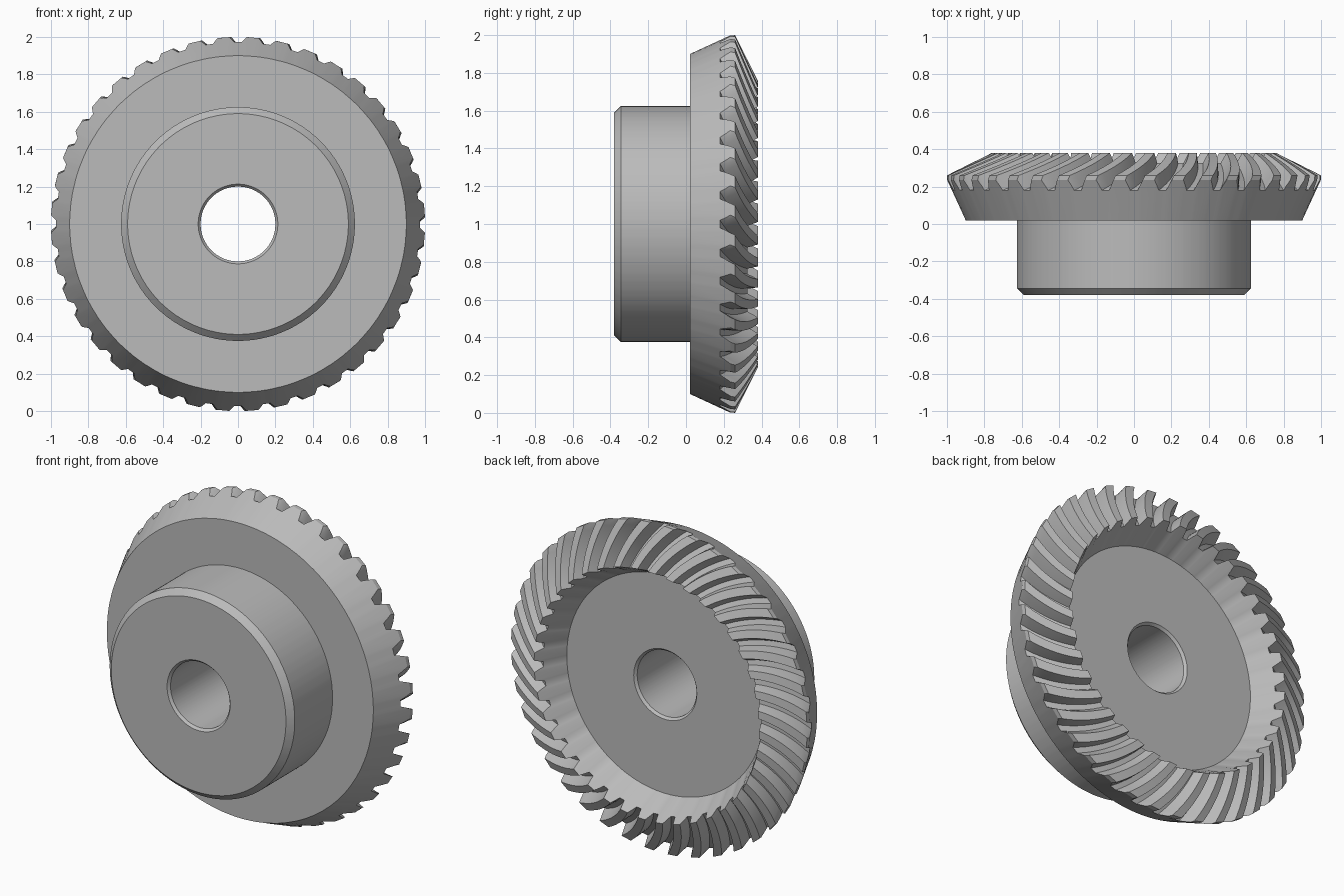
import bpy
import bmesh
from math import sin, cos, pi, radians

cube = bpy.data.objects.get("Cube")
if cube:
    bpy.data.objects.remove(cube, do_unlink=True)

TEETH = 40
PITCH = 2 * pi / TEETH
TWIST = 0.19      # spiral angle from outer to inner tooth end
STATIONS = 10     # steps along each tooth

# One tooth: (offset from its centre in pitches, height from root to tip)
half = [(-0.37, 0), (-0.29, 0.5), (-0.2, 1)]
tooth = half + [(-o, h) for o, h in reversed(half)]
around = [((k + 0.5 + o) * PITCH, h) for k in range(TEETH) for o, h in tooth]


def lerp(a, b, t):
    return tuple(p + (q - p) * t for p, q in zip(a, b))


def spiral(t):
    return TWIST * (1.2 * t - 0.2 * t * t)


bm = bmesh.new()
rings = []


def add_ring(root, tip, turn):
    """Ring around the axle; root and tip are (radius, y)."""
    ring = []
    for a, h in around:
        r, y = lerp(root, tip, h)
        ring.append(bm.verts.new((r * sin(a + turn), y, 1 + r * cos(a + turn))))
    rings.append(ring)


# Bore, hub with chamfers, and front of the disc
for p in [(0.2, 0.185), (0.2, -0.365), (0.213, -0.38), (0.59, -0.38),
          (0.625, -0.345), (0.625, 0.02), (0.9, 0.02)]:
    add_ring(p, p, 0)

# Spiral teeth, from the outer end to the inner end
root_out, root_in = (0.973, 0.18), (0.735, 0.325)
tip_out, tip_in = (1.0, 0.26), (0.76, 0.38)
add_ring(root_out, (1.0, 0.235), 0)
for i in range(STATIONS + 1):
    s = i / STATIONS
    t = 0.05 + 0.95 * s
    add_ring(lerp(root_out, root_in, t), lerp(tip_out, tip_in, s), spiral(t))

# Inner cone, recessed back face and bore chamfer
add_ring((0.665, 0.2), (0.665, 0.2), TWIST)
add_ring((0.213, 0.2), (0.213, 0.2), 0)

# Skin the rings into one closed body
n = len(around)
for a, b in zip(rings, rings[1:] + rings[:1]):
    for i in range(n):
        j = (i + 1) % n
        bm.faces.new((a[i], a[j], b[j], b[i]))
bmesh.ops.recalc_face_normals(bm, faces=bm.faces)

mesh = bpy.data.meshes.new("spiral_bevel_gear")
bm.to_mesh(mesh)
bm.free()
gear = bpy.data.objects.new("spiral_bevel_gear", mesh)
bpy.context.collection.objects.link(gear)

# Plain grey metal
grey = bpy.data.materials.new("grey_metal")
grey.use_nodes = True
colour = (0.5, 0.5, 0.5, 1)
grey.diffuse_color = colour
grey.node_tree.nodes["Principled BSDF"].inputs["Base Color"].default_value = colour
mesh.materials.append(grey)

bpy.ops.object.select_all(action='DESELECT')
gear.select_set(True)
bpy.context.view_layer.objects.active = gear
bpy.ops.object.shade_smooth_by_angle(angle=radians(20))
